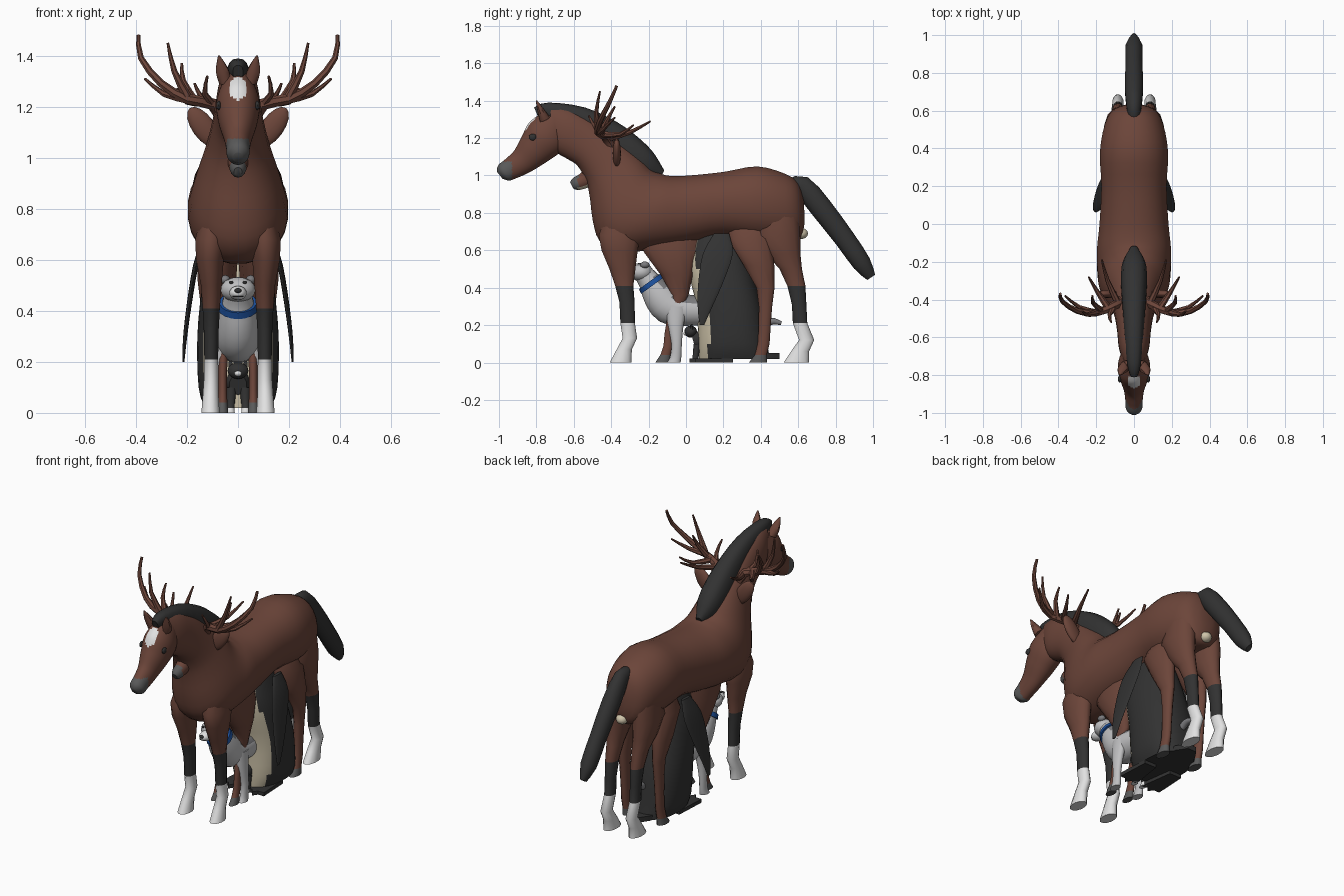
import bpy, bmesh, math
from mathutils import Vector, Euler

cube = bpy.data.objects.get("Cube")
if cube:
    bpy.data.objects.remove(cube)

X, Y, Z = Vector((1, 0, 0)), Vector((0, 1, 0)), Vector((0, 0, 1))


def material(name, r, g, b):
    m = bpy.data.materials.new(name)
    m.use_nodes = True
    m.diffuse_color = (r, g, b, 1)
    m.node_tree.nodes["Principled BSDF"].inputs["Base Color"].default_value = (r, g, b, 1)
    return m


brown = material("chestnut brown", .15, .06, .042)
dark = material("charcoal", .032, .032, .032)
white = material("white", .75, .75, .75)
muzzle_grey = material("muzzle grey", .1, .1, .1)
fur_grey = material("pale fur grey", .52, .52, .53)
back_grey = material("back fur grey", .2, .2, .21)
cream = material("cream", .62, .55, .4)
blue = material("collar blue", .012, .08, .33)


def finish(name, bm, mats, rule=None):
    """Turn a bmesh into a smooth-shaded object, coloured by the rule."""
    bmesh.ops.recalc_face_normals(bm, faces=bm.faces)
    bm.normal_update()
    if rule:
        for f in bm.faces:
            f.material_index = rule(f.calc_center_median(), f.normal)
    me = bpy.data.meshes.new(name)
    bm.to_mesh(me)
    bm.free()
    for m in mats:
        me.materials.append(m)
    ob = bpy.data.objects.new(name, me)
    bpy.context.collection.objects.link(ob)
    bpy.ops.object.select_all(action="DESELECT")
    bpy.context.view_layer.objects.active = ob
    ob.select_set(True)
    bpy.ops.object.shade_smooth_by_angle(angle=math.radians(50))


def smooth_path(p, n):
    """Catmull-Rom interpolation between stations."""
    out = []
    for i in range(len(p) - 1):
        a, b, c, d = p[max(i - 1, 0)], p[i], p[i + 1], p[min(i + 2, len(p) - 1)]
        for k in range(n):
            t = k / n
            out.append([(2 * q + (r - o) * t + (2 * o - 5 * q + 4 * r - s) * t * t
                         + (3 * q - o - 3 * r + s) * t ** 3) / 2
                        for o, q, r, s in zip(a, b, c, d)])
    return out + [list(p[-1])]


def loft(name, path, mats, rule=None, axis=None, ref=X, sides=14, steps=3, flip=1, power=1):
    """Skin rounded rings; a station is x, y, z, half width, half depth and an optional lean."""
    path = smooth_path(path, steps)
    bm, rings = bmesh.new(), []
    for i, (x, y, z, w, d, *lean) in enumerate(path):
        a, b = path[max(i - 1, 0)], path[min(i + 1, len(path) - 1)]
        t = axis or (Vector(b[:3]) - Vector(a[:3])).normalized()
        u = (ref - t * ref.dot(t)).normalized()
        v = Vector((0, *lean)) if lean else t.cross(u)
        ring = []
        for k in range(sides):
            g = math.tau * (k + .5) / sides
            p, q = (math.copysign(abs(h) ** power, h) for h in (math.cos(g), math.sin(g)))
            co = Vector((x, y, z)) + u * w * p + v * d * q
            ring.append(bm.verts.new((co.x * flip, co.y, co.z)))
        rings.append(ring)
    for r, s in zip(rings, rings[1:]):
        for k in range(sides):
            j = (k + 1) % sides
            bm.faces.new((r[k], r[j], s[j], s[k]))
    bm.faces.new(rings[0])
    bm.faces.new(rings[-1])
    finish(name, bm, mats, rule)


def spine(name, path, mats, **kw):
    """Loft lying on the centre plane; a station is y, z, half width, half depth."""
    loft(name, [(0,) + p for p in path], mats, **kw)


def outline(name, path, mats, **kw):
    """Loft through a side outline; a station is upper y, z, lower y, z, half width."""
    loft(name, [(0, (a + c) / 2, (b + d) / 2, w, 1, (a - c) / 2, (b - d) / 2)
                for a, b, c, d, w in path], mats, **kw)


def blob(name, loc, size, mats, rot=(0, 0, 0), rule=None):
    bm = bmesh.new()
    bmesh.ops.create_uvsphere(bm, u_segments=14, v_segments=8, radius=1)
    turn = Euler(rot).to_matrix()
    for v in bm.verts:
        v.co = turn @ Vector(c * s for c, s in zip(v.co, size)) + Vector(loc)
    finish(name, bm, mats, rule)


def plate(name, points, z0, z1, mat):
    bm = bmesh.new()
    f = bm.faces.new([bm.verts.new((x, y, z0)) for x, y in points])
    up = bmesh.ops.extrude_face_region(bm, geom=[f])["geom"]
    bmesh.ops.translate(bm, verts=[v for v in up if isinstance(v, bmesh.types.BMVert)], vec=(0, 0, z1 - z0))
    finish(name, bm, [mat])


# Horse trunk and neck in one skin, then the head
outline("horse_body", [(.63, .87, .635, .75, .04), (.6, .96, .61, .66, .11), (.53, 1.01, .53, .65, .155),
        (.38, 1.05, .38, .65, .182), (.2, 1.02, .2, .67, .174), (0, 1, 0, .63, .184),
        (-.09, 1, -.2, .6, .198), (-.13, 1.01, -.37, .585, .195), (-.16, 1.02, -.465, .65, .185),
        (-.19, 1.04, -.5, .76, .168), (-.23, 1.085, -.515, .88, .143), (-.29, 1.14, -.535, .97, .12),
        (-.38, 1.21, -.58, 1.05, .102), (-.48, 1.29, -.63, 1.085, .09), (-.62, 1.36, -.69, 1.12, .08),
        (-.72, 1.375, -.74, 1.17, .055)], [brown], sides=24, power=.92)


def head_colour(c, n):
    if c.y < -.93 and c.z < 1.075:
        return 1
    star = n.y < -.3 and n.z > 0 and math.hypot(c.x / .036, (c.z - 1.27) / .045) < 1
    return 2 if star else 0


spine("horse_head", [(-.69, 1.29, .06, .09), (-.75, 1.21, .085, .115), (-.81, 1.14, .075, .095),
      (-.87, 1.08, .055, .073), (-.93, 1.04, .046, .06), (-.975, 1.015, .043, .05),
      (-.995, 1, .02, .025)], [brown, muzzle_grey, white], rule=head_colour, sides=40, steps=8)
spine("horse_mane", [(-.8, 1.335, .02, .03), (-.74, 1.345, .037, .045), (-.57, 1.295, .052, .075),
      (-.42, 1.2, .064, .1), (-.3, 1.11, .07, .1), (-.21, 1.045, .06, .08),
      (-.13, 1, .02, .03)], [dark], power=.8)
spine("horse_tail", [(.55, .95, .03, .03), (.62, .945, .04, .055), (.72, .83, .05, .06),
      (.85, .66, .045, .055), (.94, .53, .045, .05), (.99, .455, .015, .025)], [dark], steps=2)


def sock_colour(c, n):
    return 2 if c.z < .21 else 1 if c.z < .41 else 0


for s, side in ((1, "left_"), (-1, "right_")):
    # Horse ears, eyes and legs
    loft(side + "horse_ear", [(.05, -.755, 1.3, .026, .03), (.063, -.775, 1.345, .026, .02),
         (.075, -.8, 1.4, .004, .004)], [brown], flip=s, sides=8)
    blob(side + "horse_eye", (s * .076, -.82, 1.205), (.009, .02, .018), [dark])
    leg = dict(rule=sock_colour, axis=Z, steps=1, flip=s, sides=12)
    loft(side + "horse_front_leg", [(.09, -.35, .8, .05, .08), (.105, -.355, .68, .065, .115),
         (.11, -.355, .6, .056, .1), (.105, -.34, .5, .042, .072), (.105, -.33, .41, .035, .05),
         (.105, -.315, .32, .03, .042), (.105, -.312, .21, .028, .04), (.105, -.3, .13, .03, .04),
         (.107, -.33, .07, .032, .042), (.108, -.35, 0, .037, .06)], [brown, dark, white], **leg)
    loft(side + "horse_hind_leg", [(.08, .5, .82, .07, .1), (.09, .49, .68, .07, .125),
         (.09, .52, .58, .055, .095), (.085, .56, .5, .042, .062), (.085, .59, .41, .033, .05),
         (.085, .605, .31, .029, .04), (.085, .61, .21, .029, .04), (.085, .645, .12, .03, .042),
         (.085, .61, .06, .032, .05), (.085, .59, 0, .036, .07)], [brown, dark, white], **leg)

    # Stag legs, ears and antlers
    hoofed = dict(leg, rule=lambda c, n: int(c.z < .04))
    loft(side + "stag_front_leg", [(.05, -.1, .7, .05, .17), (.06, -.08, .59, .06, .15),
         (.06, -.05, .47, .05, .09), (.055, -.03, .36, .028, .045), (.058, -.07, .25, .02, .03),
         (.06, -.09, .15, .017, .026), (.06, -.095, .09, .017, .026), (.06, -.11, .04, .019, .028),
         (.06, -.125, 0, .022, .04)], [brown, muzzle_grey], **hoofed)
    loft(side + "stag_hind_leg", [(.07, .34, .76, .04, .1), (.1, .34, .66, .06, .12),
         (.115, .39, .52, .045, .085), (.115, .425, .4, .03, .05), (.115, .425, .3, .026, .037),
         (.115, .42, .18, .022, .033), (.115, .415, .1, .022, .033), (.115, .4, .04, .024, .033),
         (.115, .385, 0, .028, .05)], [brown, muzzle_grey], **hoofed)
    blob(side + "stag_ear", (s * .135, -.37, 1.12), (.095, .022, .045), [brown], rot=(0, -s * .95, 0))
    tines = {
        "beam": [(.06, -.4, 1.14), (.1, -.43, 1.21), (.2, -.47, 1.23), (.3, -.46, 1.29),
                 (.38, -.41, 1.39), (.39, -.37, 1.48)],
        "brow_tine": [(.09, -.42, 1.2), (.13, -.48, 1.25), (.12, -.52, 1.32)],
        "upper_tine": [(.2, -.47, 1.24), (.25, -.48, 1.34), (.275, -.46, 1.45)],
        "middle_tine": [(.17, -.46, 1.22), (.215, -.42, 1.3), (.22, -.38, 1.37)],
        "outer_tine": [(.2, -.47, 1.23), (.29, -.44, 1.25), (.365, -.38, 1.31)],
        "rear_tine": [(.09, -.41, 1.2), (.14, -.3, 1.23), (.17, -.19, 1.29)],
        "back_tine": [(.14, -.44, 1.22), (.2, -.35, 1.22), (.24, -.28, 1.27)],
    }
    for part, points in tines.items():
        thick = .026 if part == "beam" else .017
        end = len(points) - 1
        loft(side + "antler_" + part, [p + (thick * (1.1 - .8 * i / end),) * 2 for i, p in enumerate(points)],
             [brown], ref=Vector((.3, .8, -.5)), sides=7, steps=2, flip=s)

    # Penguin flippers and feet
    loft(side + "penguin_flipper", [(.13, .19, .69, .01, .04), (.165, .17, .58, .011, .08),
         (.192, .13, .42, .01, .065), (.208, .1, .29, .008, .037), (.214, .085, .2, .004, .012)],
         [dark], axis=Z, flip=s)
    plate(side + "penguin_foot", [(s * x, y) for x, y in
          ((.05, .25), (.02, .04), (.06, .05), (.08, .02), (.1, .05), (.14, .05), (.13, .25))], 0, .022, dark)

    # Dog legs, ears and eyes
    loft(side + "dog_front_leg", [(.06, -.05, .3, .03, .06), (.07, -.055, .2, .026, .042),
         (.08, -.05, .1, .02, .028), (.08, -.055, .03, .02, .03), (.08, -.065, 0, .024, .036)],
         [fur_grey], axis=Z, flip=s)
    blob(side + "dog_ear", (s * .05, -.22, .522), (.02, .025, .018), [back_grey])
    blob(side + "dog_eye", (s * .027, -.3, .512), (.009, .008, .006), [dark])

    # Cat legs, paws and ears
    loft(side + "cat_leg", [(.027, .06, .1, .022, .02), (.03, .05, .02, .016, .016),
         (.03, .04, 0, .018, .024)], [dark, white], axis=Z, steps=2, flip=s,
         rule=lambda c, n: int(c.z < .02))
    loft(side + "cat_ear", [(.026, .03, .18, .014, .01), (.034, .03, .212, .002, .002)],
         [dark], sides=6, steps=1, flip=s)

# Stag muzzle and tail
spine("stag_head", [(-.36, 1.1, .07, .08), (-.46, 1.03, .055, .065), (-.54, .975, .038, .044),
      (-.59, .955, .03, .035), (-.61, .945, .016, .02)], [brown, muzzle_grey, cream],
      rule=lambda c, n: 1 if c.y < -.575 else 2 if n.z < -.5 else 0)
blob("stag_tail", (0, .615, .69), (.035, .037, .03), [cream])

# Penguin body and tail
spine("penguin_body", [(.26, .02, .13, .19), (.25, .1, .155, .185), (.23, .3, .16, .175),
      (.18, .5, .14, .17), (.165, .63, .105, .145), (.17, .8, .05, .08)], [dark, cream],
      axis=Z, sides=36, power=.85, rule=lambda c, n: int(n.y < -.55))
plate("penguin_tail", [(-.1, .25), (.1, .25), (.07, .44), (.03, .5), (-.03, .5), (-.07, .44)], .02, .05, dark)

# Dog body, head, collar and tail
spine("dog_body", [(.12, .28, .07, .08), (0, .28, .085, .085), (-.09, .3, .086, .097),
      (-.15, .37, .077, .087), (-.2, .44, .06, .06), (-.24, .49, .05, .05)],
      [fur_grey, back_grey], sides=20, rule=lambda c, n: int(n.z > .45 and c.y > -.17))
blob("dog_head", (0, -.24, .483), (.07, .065, .05), [fur_grey, back_grey],
     rule=lambda c, n: int(n.z > .7 and c.y > -.26))
blob("dog_muzzle", (0, -.305, .47), (.035, .05, .028), [white])
blob("dog_nose", (0, -.352, .48), (.014, .01, .01), [dark])
blob("dog_mouth", (0, -.338, .457), (.022, .012, .004), [dark])
spine("dog_collar", [(-.178, .412, .079, .076), (-.194, .434, .073, .071)], [blue], steps=1, sides=18)
spine("dog_tail", [(.38, .18, .018, .018), (.45, .22, .02, .02), (.51, .21, .01, .01)], [back_grey])

# Cat body and head
spine("cat_body", [(.16, .13, .04, .045), (.08, .12, .05, .05), (.04, .11, .035, .04)], [dark])
blob("cat_head", (0, .025, .165), (.042, .034, .032), [dark])
blob("cat_muzzle", (0, -.002, .155), (.015, .012, .011), [white])
